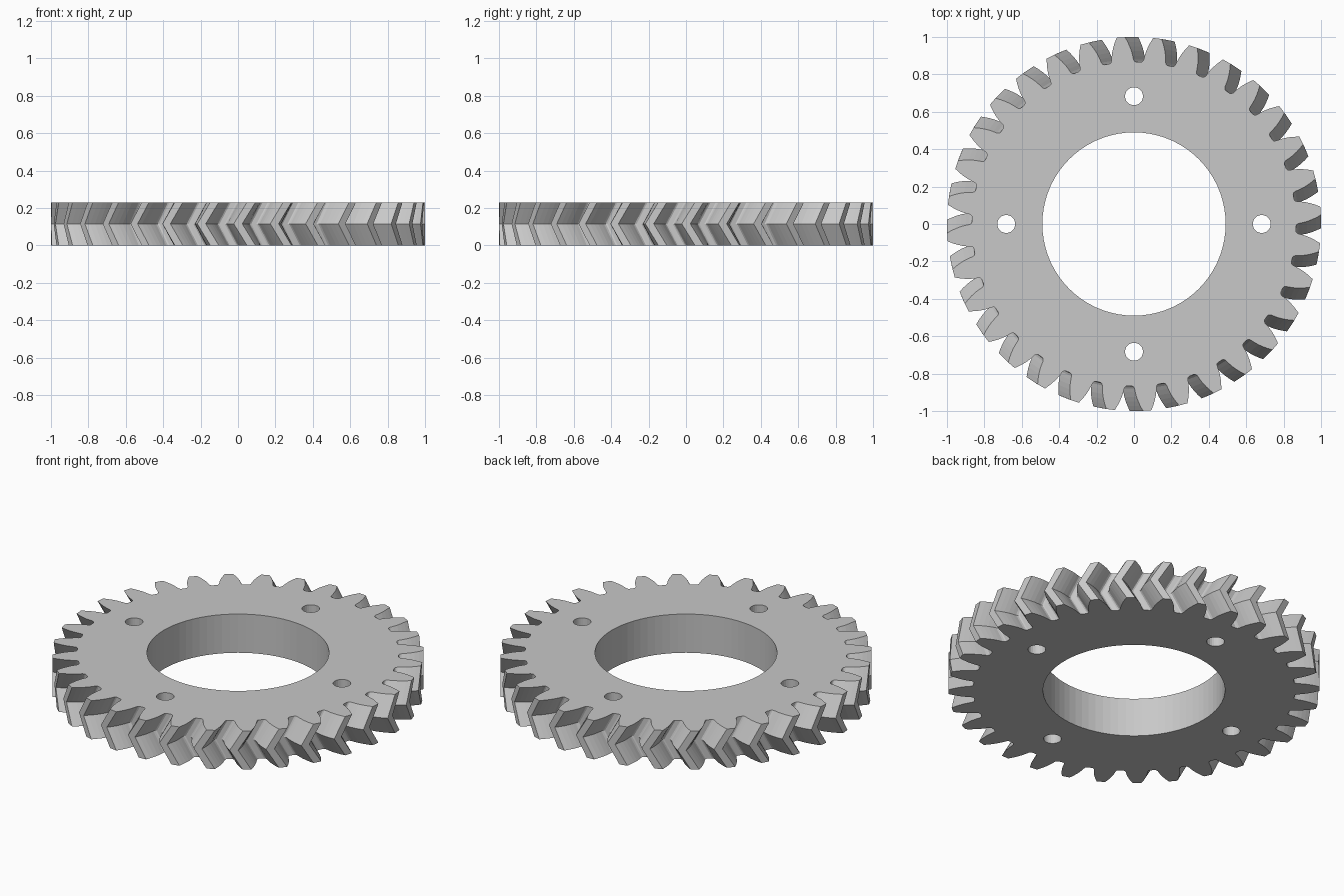
import bpy, bmesh, math
from mathutils import Vector

TEETH = 32
HEIGHT = 0.23
PITCH_R = 0.941
ROOT_R = 0.866
BASE_R = PITCH_R * math.cos(math.radians(20))
TWIST = HEIGHT / 2 * math.tan(math.radians(30)) / PITCH_R

cube = bpy.data.objects.get("Cube")
if cube:
    bpy.data.objects.remove(cube)

# Single plain metal colour
steel = bpy.data.materials.new("grey steel")
steel.use_nodes = True
grey = (0.58, 0.58, 0.58, 1)
steel.diffuse_color = grey
steel.node_tree.nodes["Principled BSDF"].inputs["Base Color"].default_value = grey


def involute(r):
    a = math.acos(min(1, BASE_R / r))
    return math.tan(a) - a


def half_angle(r):
    """Half of the tooth's angular thickness at radius r."""
    return math.pi / (2 * TEETH) + involute(PITCH_R) - involute(r) + 0.001


# Right flank of one tooth, from the rounded root to the tip
pitch_angle = math.pi / TEETH
flank = [(ROOT_R, pitch_angle - 0.016), (ROOT_R + 0.004, pitch_angle - 0.025),
         (ROOT_R + 0.014, pitch_angle - 0.031)]
flank += [(r, half_angle(r)) for r in (0.9, 0.925, 0.95, 0.975, 1.0)]
tooth = [(r, -a) for r, a in flank] + [(r, a) for r, a in reversed(flank)]
outline = [(r, a + 2 * pitch_angle * i) for i in range(TEETH) for r, a in tooth]

bm = bmesh.new()


def ring(points, z):
    verts = [bm.verts.new((x, y, z)) for x, y in points]
    edges = [bm.edges.new((v, verts[i - 1])) for i, v in enumerate(verts)]
    return verts, edges


def wall(lower, upper):
    for i in range(len(lower)):
        bm.faces.new((lower[i - 1], lower[i], upper[i], upper[i - 1]))


def circle(cx, cy, r, n):
    return [(cx + r * math.cos(math.tau * i / n), cy + r * math.sin(math.tau * i / n))
            for i in range(n)]


def gear_section(turn):
    return [(r * math.cos(a + turn), r * math.sin(a + turn)) for r, a in outline]


# Herringbone teeth: the middle section is turned against both ends
bottom, bottom_edges = ring(gear_section(TWIST), 0)
middle, _ = ring(gear_section(0), HEIGHT / 2)
top, top_edges = ring(gear_section(TWIST), HEIGHT)
wall(bottom, middle)
wall(middle, top)

# Centre bore and four bolt holes
openings = [circle(0, 0, 0.49, 72)]
for k in range(4):
    a = k * math.pi / 2
    openings.append(circle(0.683 * math.cos(a), 0.683 * math.sin(a), 0.048, 24))
for points in openings:
    low, low_edges = ring(points, 0)
    high, high_edges = ring(points, HEIGHT)
    wall(high, low)
    bottom_edges += low_edges
    top_edges += high_edges

# Flat end faces around the openings
for edges, up in ((bottom_edges, -1), (top_edges, 1)):
    bmesh.ops.triangle_fill(bm, use_beauty=True, use_dissolve=False,
                            edges=edges, normal=Vector((0, 0, up)))
bmesh.ops.recalc_face_normals(bm, faces=bm.faces)

mesh = bpy.data.meshes.new("herringbone_gear")
bm.to_mesh(mesh)
bm.free()
mesh.materials.append(steel)
gear = bpy.data.objects.new("herringbone_gear", mesh)
bpy.context.collection.objects.link(gear)
